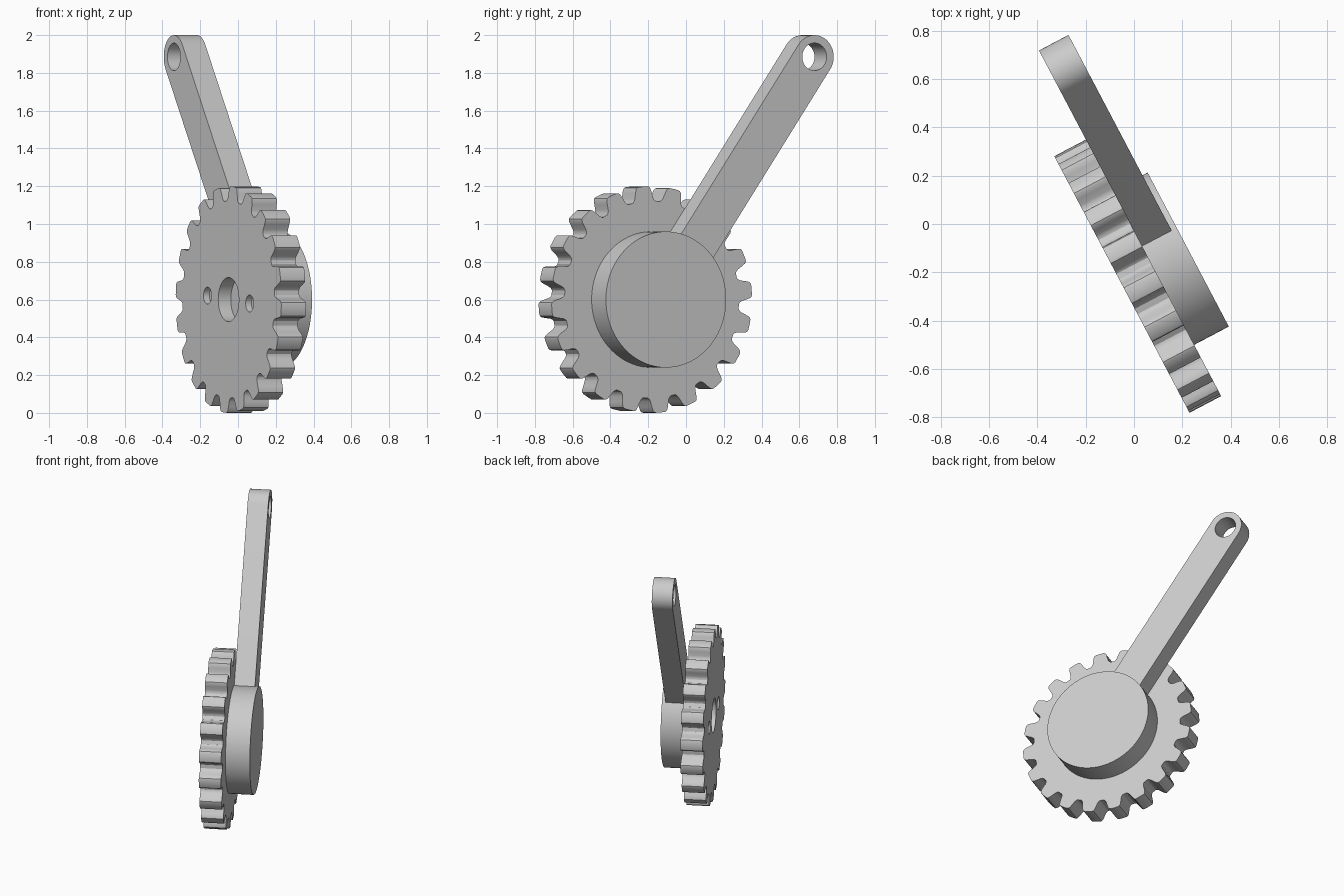
import bpy
import bmesh
from math import sin, cos, pi, radians, atan2
from mathutils import Matrix

if "Cube" in bpy.data.objects:
    bpy.data.objects.remove(bpy.data.objects["Cube"], do_unlink=True)

grey = bpy.data.materials.new("light grey")
grey.use_nodes = True
grey.diffuse_color = (0.6, 0.6, 0.6, 1)
grey.node_tree.nodes["Principled BSDF"].inputs["Base Color"].default_value = (0.6, 0.6, 0.6, 1)

# Wheel plane: local x runs along the wheel, local y is up, local z is the axle
TURN = radians(27.8)
AXLE = Matrix(((-sin(TURN), 0, cos(TURN), 0),
               (cos(TURN), 0, sin(TURN), 0),
               (0, 1, 0, 0),
               (0, 0, 0, 1)))
HUB = (-0.198, 0.6)
PIN = (0.703, 1.885)
FRONT, MID = -0.161, -0.013
PHASE = radians(5)


def arc(center, r, start=0.0, sweep=2 * pi, steps=64):
    closed = sweep >= 2 * pi
    count = steps if closed else steps + 1
    return [(center[0] + r * cos(start + sweep * i / steps),
             center[1] + r * sin(start + sweep * i / steps)) for i in range(count)]


def prism(name, outline, low, high):
    """Extrude a flat outline along the axle."""
    bm = bmesh.new()
    base = bm.faces.new([bm.verts.new((x, y, low)) for x, y in outline])
    top = bmesh.ops.extrude_face_region(bm, geom=[base])["geom"]
    verts = [v for v in top if isinstance(v, bmesh.types.BMVert)]
    bmesh.ops.translate(bm, verts=verts, vec=(0, 0, high - low))
    bmesh.ops.recalc_face_normals(bm, faces=bm.faces)
    bm.transform(AXLE)
    mesh = bpy.data.meshes.new(name)
    bm.to_mesh(mesh)
    bm.free()
    mesh.materials.append(grey)
    obj = bpy.data.objects.new(name, mesh)
    bpy.context.collection.objects.link(obj)
    return obj


def select(obj):
    bpy.ops.object.select_all(action='DESELECT')
    obj.select_set(True)
    bpy.context.view_layer.objects.active = obj


def drill(obj, center, r, low, high):
    cutter = prism("hole_cutter", arc(center, r, steps=40), low, high)
    cutter.hide_render = True
    select(obj)
    mod = obj.modifiers.new("hole", 'BOOLEAN')
    mod.operation, mod.solver, mod.object = 'DIFFERENCE', 'EXACT', cutter
    bpy.ops.object.modifier_apply(modifier=mod.name)
    bpy.data.objects.remove(cutter, do_unlink=True)


# Toothed wheel: one half tooth (radius, degrees), mirrored and repeated
TEETH = 20
half = [(0.522, 7.6), (0.528, 6.6), (0.54, 5.8), (0.568, 4.9),
        (0.588, 4.2), (0.597, 3.5), (0.6, 2.6)]
tooth = [(r, -a) for r, a in half] + [(0.6, 0)] + half[::-1]
outline = []
for i in range(TEETH):
    for r, a in tooth:
        t = PHASE + 2 * pi * i / TEETH + radians(a)
        outline.append((HUB[0] + r * cos(t), HUB[1] + r * sin(t)))
gear = prism("toothed_wheel", outline, FRONT, MID)

# Axle socket and the two small pin sockets in the front face
drill(gear, HUB, 0.117, FRONT - 0.1, FRONT + 0.075)
for side in (0, pi):
    spot = (HUB[0] + 0.24 * cos(PHASE + side), HUB[1] + 0.24 * sin(PHASE + side))
    drill(gear, spot, 0.045, FRONT - 0.1, FRONT + 0.035)

# Round hub behind the wheel
hub = prism("hub_disc", arc(HUB, 0.36, steps=96), MID, 0.149)

# Crank arm with rounded ends and a through hole
lean = atan2(PIN[1] - HUB[1], PIN[0] - HUB[0])
arm = prism("crank_arm",
            arc(PIN, 0.115, lean - pi / 2, pi, 24) + arc(HUB, 0.115, lean + pi / 2, pi, 24),
            MID, 0.125)
drill(arm, PIN, 0.073, MID - 0.1, 0.3)

for part in (gear, hub, arm):
    select(part)
    bpy.ops.object.shade_smooth_by_angle(angle=radians(30))
